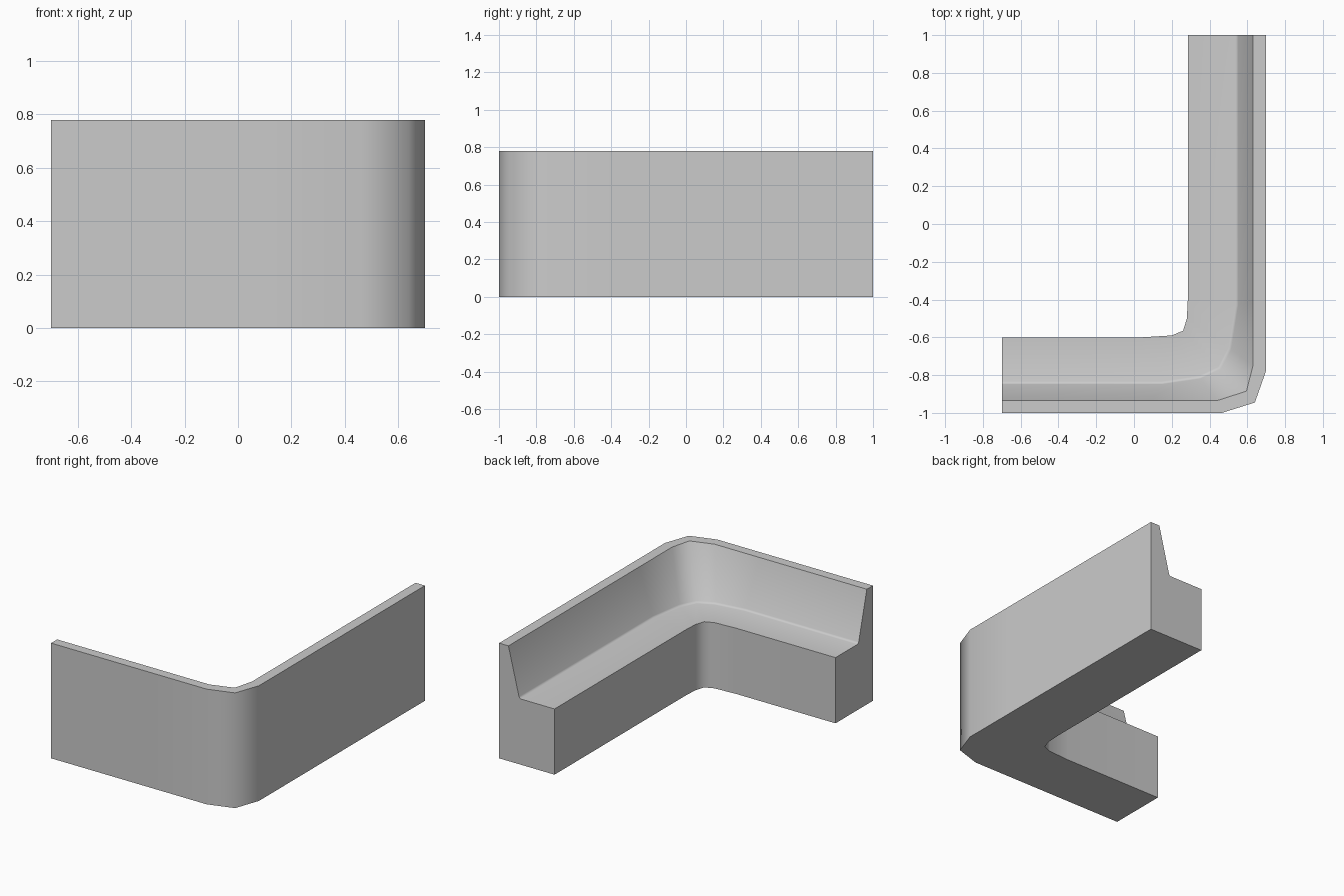
import bpy, bmesh
from math import radians

if "Cube" in bpy.data.objects:
    bpy.data.objects.remove(bpy.data.objects["Cube"])

SEAT, TOP = 0.445, 0.78

# Plan lines of the corner bench, each running from the left end to the back end
outer = [(-.7, -1), (.05, -1), (.465, -1), (.64, -.945), (.7, -.775), (.7, -.4), (.7, 1)]
back_top = [(-.7, -.935), (.1, -.935), (.44, -.935), (.595, -.885), (.63, -.75), (.63, -.4), (.63, 1)]
seat_rear = [(-.7, -.845), (.15, -.845), (.35, -.815), (.455, -.765), (.51, -.66), (.548, -.43), (.548, 1)]
seat_front = [(-.7, -.6), (.04, -.6), (.2, -.59), (.26, -.565), (.28, -.5), (.285, -.4), (.285, 1)]

bm = bmesh.new()
# Cross-section lines, in order around the profile
rings = [(outer, 0), (outer, TOP), (back_top, TOP), (seat_rear, SEAT),
         (seat_front, SEAT), (seat_front, 0)]
rows = [[bm.verts.new((x, y, z)) for x, y in line] for line, z in rings]

# Skin between neighbouring lines, closing underneath
for i, a in enumerate(rows):
    b = rows[(i + 1) % len(rows)]
    for j in range(len(a) - 1):
        bm.faces.new((a[j], a[j + 1], b[j + 1], b[j]))

# End caps
for end in (0, -1):
    bm.faces.new([r[end] for r in rows])
bmesh.ops.recalc_face_normals(bm, faces=bm.faces)

# Small softened crease where the backrest meets the seat
crease = [bm.edges.get((a, b)) for a, b in zip(rows[3], rows[3][1:])]
bmesh.ops.bevel(bm, geom=crease, offset=0.012, segments=2, profile=0.5, affect='EDGES')
bmesh.ops.recalc_face_normals(bm, faces=bm.faces)

mesh = bpy.data.meshes.new("corner_bench")
bm.to_mesh(mesh)
bm.free()
bench = bpy.data.objects.new("corner_bench", mesh)
bpy.context.collection.objects.link(bench)
bpy.context.view_layer.objects.active = bench
bench.select_set(True)
bpy.ops.object.shade_smooth_by_angle(angle=radians(60))
